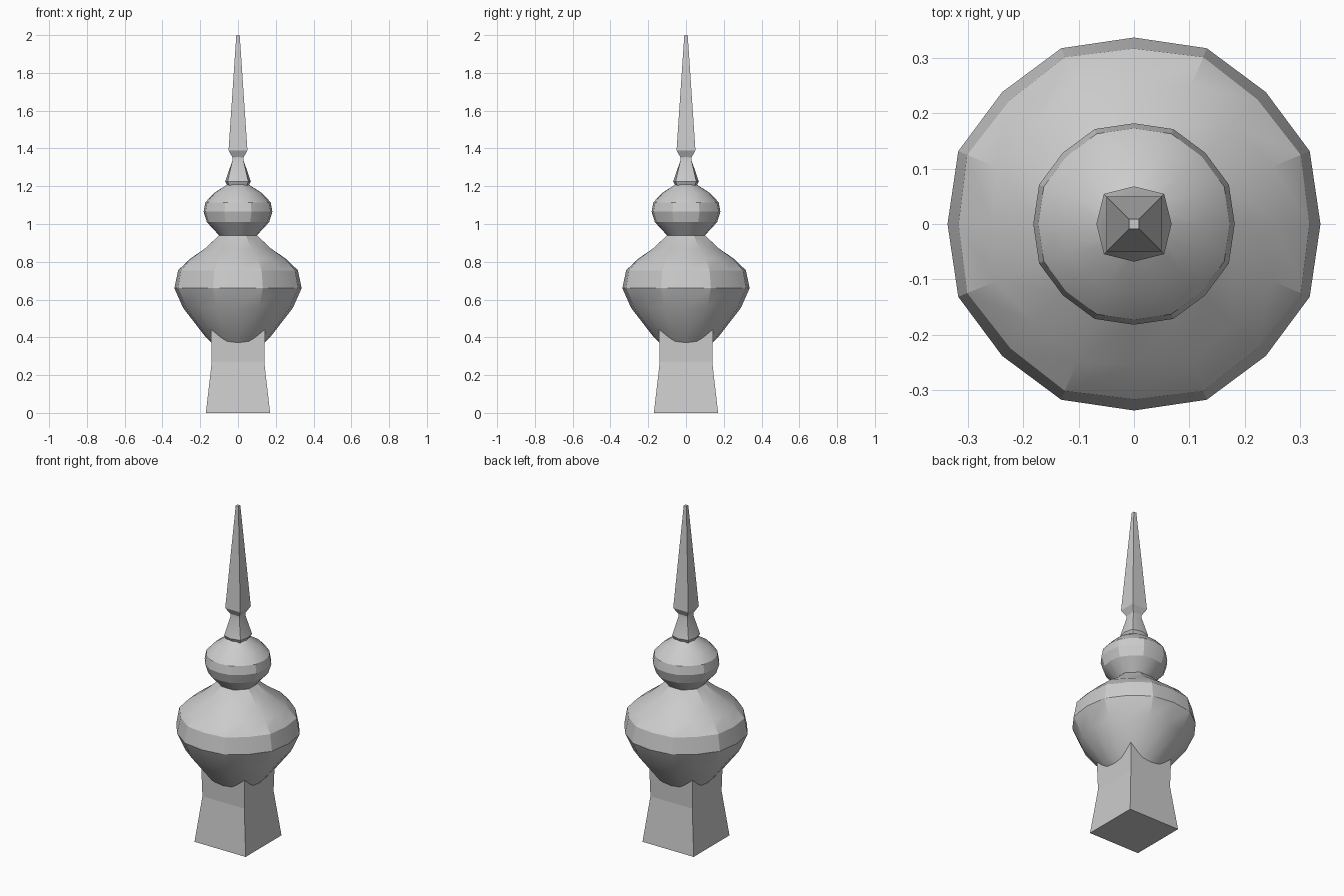
import bpy
import math

old = bpy.data.objects.get("Cube")
if old:
    bpy.data.objects.remove(old, do_unlink=True)

stone = bpy.data.materials.new("plain grey")
stone.use_nodes = True
GREY = (0.6, 0.6, 0.6, 1)
stone.diffuse_color = GREY
stone.node_tree.nodes["Principled BSDF"].inputs["Base Color"].default_value = GREY


def loft(name, rings, sides, smooth=None):
    """Stack rings of (z, radius on the axes, radius at the corners)."""
    verts, faces = [], []
    for z, mid, corner in rings:
        for i in range(sides):
            # bulbs put a panel middle on each axis, square parts a corner on each diagonal
            a = 2 * math.pi * i / sides + (math.pi / 4 if sides == 4 else 0)
            r = corner if sides == 4 or i % 2 else mid
            verts.append((r * math.cos(a), r * math.sin(a), z))
    for k in range(len(rings) - 1):
        for i in range(sides):
            j = (i + 1) % sides
            b, t = k * sides, (k + 1) * sides
            faces.append((b + i, b + j, t + j, t + i))
    faces.append(tuple(reversed(range(sides))))
    faces.append(tuple(range(len(verts) - sides, len(verts))))
    mesh = bpy.data.meshes.new(name)
    mesh.from_pydata(verts, [], faces)
    mesh.materials.append(stone)
    obj = bpy.data.objects.new(name, mesh)
    bpy.context.collection.objects.link(obj)
    if smooth:
        bpy.ops.object.select_all(action="DESELECT")
        obj.select_set(True)
        bpy.context.view_layer.objects.active = obj
        bpy.ops.object.shade_smooth_by_angle(angle=math.radians(smooth))
    return obj


def square(profile):
    return [(z, h, h * math.sqrt(2)) for z, h in profile]


def panelled(profile):
    return [(z, r, r * k) for z, r, k in profile]


# Flared square post
loft("post", square([(0, 0.17), (0.27, 0.139), (0.46, 0.144)]), 4)

# Large lower bulb
loft("lower_bulb", panelled([
    (0.34, 0.11, 1.03), (0.40, 0.17, 1.03), (0.555, 0.29, 1.02),
    (0.66, 0.337, 1.02), (0.755, 0.317, 1.03), (0.815, 0.255, 1.06),
    (0.87, 0.175, 1.08), (0.94, 0.1, 1.08)]), 16, 24)

# Small upper bulb
loft("upper_bulb", panelled([
    (0.94, 0.1, 1.04), (1.01, 0.165, 1.02), (1.065, 0.182, 1.02),
    (1.115, 0.173, 1.02), (1.165, 0.125, 1.05), (1.21, 0.055, 1.08)]), 16, 24)

# Eight sided neck turning square at the top
loft("neck", [(1.2, 0.055, 0.064), (1.225, 0.068, 0.077),
              (1.335, 0.03, 0.042), (1.355, 0.03, 0.042)], 8, 24)

# Square spike
loft("spike", square([(1.35, 0.028), (1.39, 0.05), (2.0, 0.009)]), 4)
